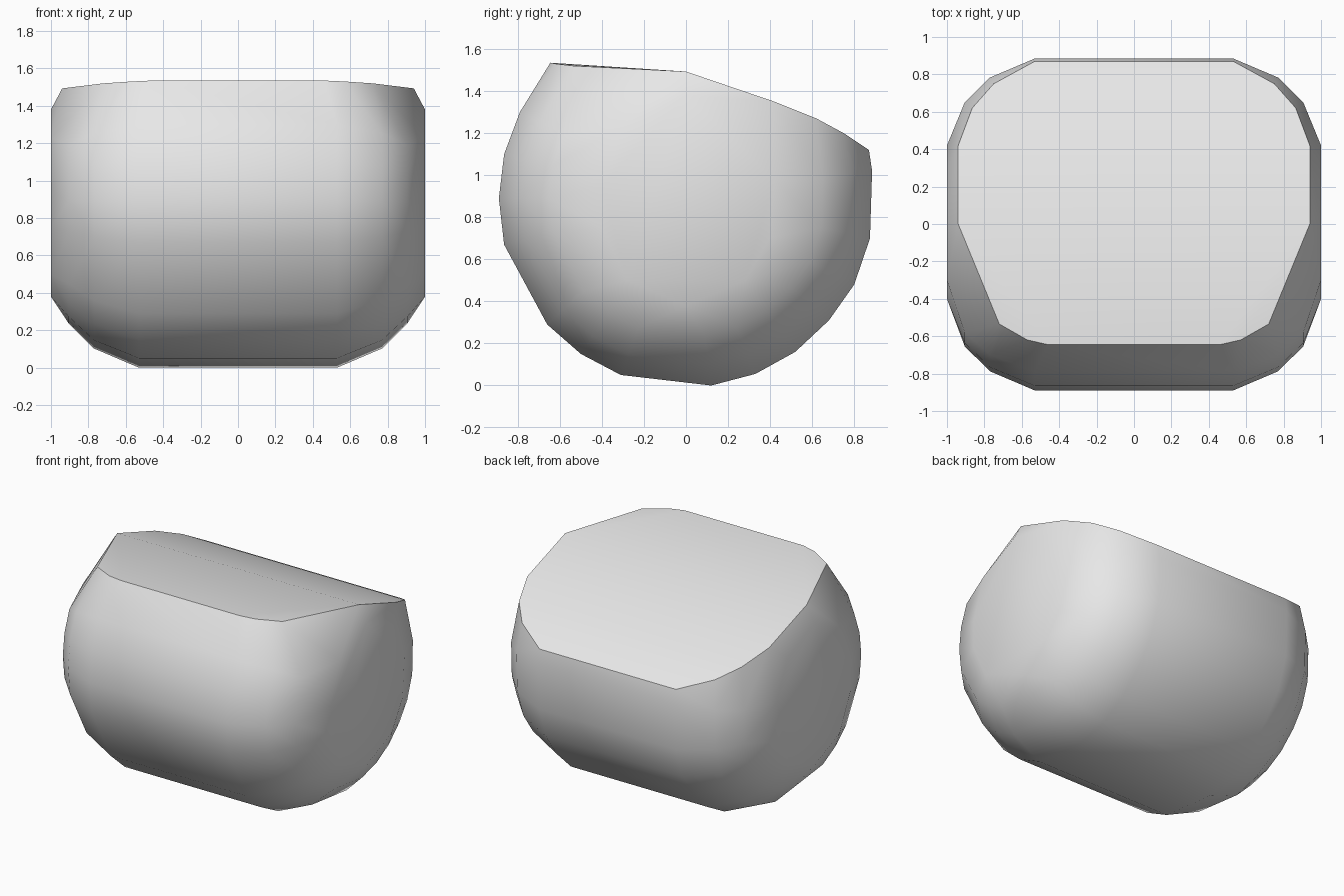
import bpy, bmesh
from math import radians

cube = bpy.data.objects.get("Cube")
if cube:
    bpy.data.objects.remove(cube, do_unlink=True)

# Plain grey finish
grey = bpy.data.materials.new("plain_grey")
grey.use_nodes = True
colour = (0.8, 0.8, 0.8, 1)
grey.diffuse_color = colour
grey.node_tree.nodes["Principled BSDF"].inputs["Base Color"].default_value = colour

# Barrel section (y, z), from the back rim under the belly to the front rim
AXIS_Z = 0.89
section = [(0.885, 1.02), (0.875, 0.7), (0.8, 0.48), (0.68, 0.31), (0.52, 0.16),
           (0.33, 0.055), (0.12, 0), (-0.31, 0.05), (-0.5, 0.15), (-0.66, 0.29),
           (-0.865, 0.67), (-0.89, 0.89), (-0.865, 1.1), (-0.79, 1.3)]

# Rounded ends: (x, scale of the section about the barrel axis)
rings = [(0.53, 1), (0.77, 0.885), (0.905, 0.735)]

# Flat end cap (y, z)
cap = [(0, 0.38), (0.28, 0.5), (0.4, 0.7), (0.42, 0.98), (0.3, 1.25),
       (0, 1.38), (-0.3, 1.23), (-0.4, 0.95), (-0.4, 0.75), (-0.28, 0.5)]

# Rim of the sloping cut top (x, y, z)
rim = [(0.46, -0.645, 1.535), (0.57, -0.62, 1.53), (0.72, -0.535, 1.52),
       (0.94, 0, 1.493), (0.94, 0.42, 1.35), (0.865, 0.62, 1.27),
       (0.75, 0.75, 1.2), (0.53, 0.87, 1.12)]

points = list(rim)
points += [(1, y, z) for y, z in cap]
for x, s in rings:
    points += [(x, y * s, AXIS_Z + (z - AXIS_Z) * s) for y, z in section]

# Wrap both mirrored halves in one skin
bm = bmesh.new()
for x, y, z in points:
    for side in (1, -1):
        bm.verts.new((side * x, y, z))
hull = bmesh.ops.convex_hull(bm, input=bm.verts[:])
bmesh.ops.delete(bm, geom=[v for v in bm.verts if not v.link_faces], context='VERTS')
bmesh.ops.dissolve_limit(bm, angle_limit=radians(1), verts=bm.verts[:], edges=bm.edges[:])
bmesh.ops.recalc_face_normals(bm, faces=bm.faces[:])

mesh = bpy.data.meshes.new("rounded_body")
bm.to_mesh(mesh)
bm.free()
mesh.materials.append(grey)
body = bpy.data.objects.new("rounded_body", mesh)
bpy.context.collection.objects.link(body)

# Soft barrel with a crisp rim
bpy.ops.object.select_all(action='DESELECT')
body.select_set(True)
bpy.context.view_layer.objects.active = body
bpy.ops.object.shade_smooth_by_angle(angle=radians(38))
